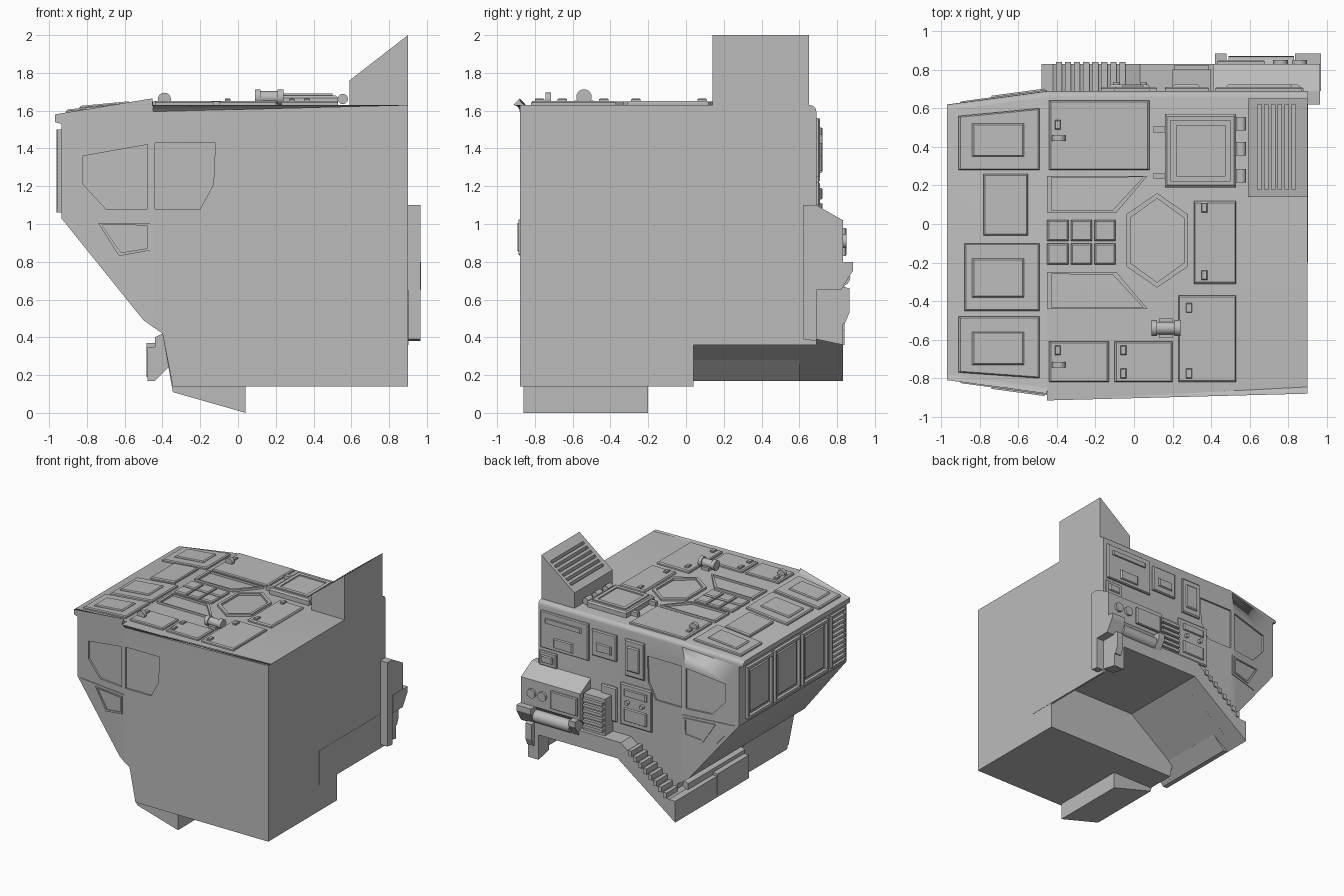
import bpy, bmesh, math
from mathutils import Matrix, Vector

if "Cube" in bpy.data.objects:
    bpy.data.objects.remove(bpy.data.objects["Cube"])

grey = bpy.data.materials.new("hull grey")
grey.use_nodes = True
COLOR = (0.5, 0.5, 0.5, 1)
grey.diffuse_color = COLOR
grey.node_tree.nodes["Principled BSDF"].inputs["Base Color"].default_value = COLOR

MID = -0.095   # symmetry plane of the cab
BEND = -0.45   # where the nose starts to taper


def half(x):
    return 0.785 - max(0, BEND - x) * 0.135


def roof_z(x):
    return 1.63 - max(0, BEND - x) * 0.096


# Surfaces that flat parts are laid on: (u, v, height) -> position
def on_roof(u, v, w):
    return (u, v, roof_z(u) + w)


def on_left(u, v, w):
    return (u, MID + half(u) + w, v)


def on_right(u, v, w):
    return (u, MID - half(u) - w, v)


def on_nose(u, v, w):
    return (-0.935 - w, u, v)


def on_pod(u, v, w):
    return (u, 0.83 + w, v)


def along_y(u, v, w):
    return (u, w, v)


def along_x(u, v, w):
    return (w, u, v)


def finish(name, bm, smooth=False):
    bmesh.ops.recalc_face_normals(bm, faces=bm.faces)
    mesh = bpy.data.meshes.new(name)
    bm.to_mesh(mesh)
    bm.free()
    mesh.materials.append(grey)
    obj = bpy.data.objects.new(name, mesh)
    bpy.context.collection.objects.link(obj)
    if smooth:
        bpy.ops.object.select_all(action='DESELECT')
        obj.select_set(True)
        bpy.context.view_layer.objects.active = obj
        bpy.ops.object.shade_smooth_by_angle(angle=math.radians(35))
    return obj


def shrink(poly, d):
    cu = sum(p[0] for p in poly) / len(poly)
    cv = sum(p[1] for p in poly) / len(poly)
    out = []
    for u, v in poly:
        n = math.hypot(u - cu, v - cv)
        k = 1 - d * 1.4 / n
        out.append((cu + (u - cu) * k, cv + (v - cv) * k))
    return out


def rect(u0, u1, v0, v1):
    return [(u0, v0), (u1, v0), (u1, v1), (u0, v1)]


def loft(bm, rings, closed=False):
    loops = [[bm.verts.new(p) for p in ring] for ring in rings]
    pairs = list(zip(loops, loops[1:]))
    if closed:
        pairs.append((loops[-1], loops[0]))
    else:
        bm.faces.new(loops[0])
        bm.faces.new(loops[-1])
    n = len(loops[0])
    for a, b in pairs:
        for i in range(n):
            j = (i + 1) % n
            bm.faces.new((a[i], a[j], b[j], b[i]))


def plate(name, poly, place, w0=-0.01, w1=0.02, chamfer=0.008):
    bm = bmesh.new()
    mid = w1 - chamfer
    levels = [(poly, w0), (poly, mid), (shrink(poly, chamfer), w1)] if chamfer else [(poly, w0), (poly, w1)]
    loft(bm, [[place(u, v, w) for u, v in ring] for ring, w in levels])
    return finish(name, bm)


def frame(name, poly, place, width=0.025, h=0.018):
    inner = shrink(poly, width)
    bm = bmesh.new()
    levels = [(poly, -0.01), (poly, h), (inner, h), (inner, -0.01)]
    loft(bm, [[place(u, v, w) for u, v in ring] for ring, w in levels], True)
    return finish(name, bm)


def box(name, x, y, z):
    return plate(name, rect(*x, *z), along_y, y[0], y[1], 0)


def cylinder(name, center, radius, length, axis, sides=24):
    bm = bmesh.new()
    turn = Vector((0, 0, 1)).rotation_difference(Vector(axis)).to_matrix().to_4x4()
    bmesh.ops.create_cone(bm, cap_ends=True, segments=sides, radius1=radius, radius2=radius,
                          depth=length, matrix=Matrix.Translation(center) @ turn)
    return finish(name, bm, True)


def cut(obj, cutter):
    cutter.hide_render = True
    mod = obj.modifiers.new("cut", 'BOOLEAN')
    mod.operation, mod.solver, mod.object = 'DIFFERENCE', 'EXACT', cutter
    bpy.context.view_layer.objects.active = obj
    bpy.ops.object.modifier_apply(modifier=mod.name)
    bpy.data.objects.remove(cutter)


# Cab shell: side profile, tapered nose, rounded roof edges
profile = [(0.9, 0.14), (0.9, 1.63), (BEND, 1.63), (-0.97, 1.58), (-0.97, 1.54), (-0.935, 1.53),
           (-0.935, 1.03), (-0.5, 0.49), (-0.4, 0.42), (-0.345, 0.14)]
bm = bmesh.new()
loft(bm, [[(x, s, z) for x, z in profile] for s in (-1, 1)])
bmesh.ops.bisect_plane(bm, geom=bm.verts[:] + bm.edges[:] + bm.faces[:],
                       plane_co=(BEND, 0, 0), plane_no=(1, 0, 0))
for v in bm.verts:
    v.co.y = MID + v.co.y * half(v.co.x)
edges = [e for e in bm.edges if all(v.co.z > 1.57 for v in e.verts)
         and (e.verts[0].co.y - MID) * (e.verts[1].co.y - MID) > 0]
bmesh.ops.bevel(bm, geom=edges, offset=0.035, segments=4, profile=0.5, affect='EDGES')
cab = finish("cab_shell", bm, True)

# Wheel well under the left half
cut(cab, plate("well_cutter", [(1, 0.57), (0.06, 0.57), (-0.6, 0.08), (-0.6, -0.1), (1, -0.1)],
               along_y, 0.04, 1, 0))

# Side windows on both sides
WINDOWS = [[(-0.82, 1.36), (-0.48, 1.42), (-0.48, 1.08), (-0.7, 1.08), (-0.82, 1.21)],
           [(-0.44, 1.43), (-0.12, 1.43), (-0.13, 1.21), (-0.2, 1.08), (-0.44, 1.08)]]
LOWER = [(-0.9, 1.025), (-0.45, 1.025), (-0.45, 0.84), (-0.71, 0.8)]
GLASS = [(-0.74, 1.005), (-0.465, 1.005), (-0.465, 0.86), (-0.63, 0.83)]
for side, place in (("left", on_left), ("right", on_right)):
    for poly in WINDOWS:
        cut(cab, plate("window_cutter", poly, place, -0.015, 0.05, 0))
    plate(side + "_lower_window_frame", LOWER, place, -0.01, 0.006, 0)
    frame(side + "_lower_window", GLASS, place, 0.015, 0.014)

# Nose windows and grille
for y0 in (0.2, -0.17, -0.54):
    frame("nose_window_frame", rect(y0, y0 + 0.34, 1.06, 1.5), on_nose, 0.02, 0.025)
    plate("nose_window", rect(y0 + 0.04, y0 + 0.3, 1.1, 1.46), on_nose, -0.01, 0.012)
frame("nose_grille_frame", rect(-0.78, -0.59, 1.06, 1.5), on_nose, 0.01, 0.02)
for i in range(9):
    box("grille_slat", (-0.96, -0.93), (-0.76, -0.61), (1.1 + i * 0.042, 1.122 + i * 0.042))

# Right skirt, left fender and front bumper
plate("skirt", [(-0.4, 0.42), (-0.345, 0.11), (0.04, 0), (0.04, 0.3)], along_y, -0.86, -0.2, 0)
plate("fender", [(0.9, 0.57), (0.9, 0.71), (0.03, 0.71), (-0.42, 0.35), (-0.48, 0.35), (-0.48, 0.17),
                 (0.06, 0.57)], along_y, 0.55, 0.83, 0)
plate("bumper", [(-0.48, 0.17), (-0.44, 0.17), (-0.33, 0.28), (-0.4, 0.42), (-0.44, 0.4), (-0.44, 0.35),
                 (-0.48, 0.35)], along_y, -0.16, 0.6, 0)
box("bumper_pad", (-0.485, -0.44), (-0.15, 0.27), (0.19, 0.37))
box("mud_flap", (0.885, 0.902), (-0.2, 0.69), (0.36, 0.65))
for i in range(8):
    x, z = -0.06 - i * 0.047, 0.635 - i * 0.038
    box("step_tread", (x - 0.016, x + 0.016), (0.69, 0.84), (z - 0.01, z + 0.035))

# Exhaust housing with slots
stack = plate("exhaust_housing", [(0.59, 1.6), (0.9, 1.6), (0.9, 2), (0.59, 1.76)], along_y, 0.14, 0.65, 0)
for i in range(6):
    x = 0.64 + i * 0.036
    z = 1.76 + (x - 0.59) * 0.774
    cut(stack, box("slot_cutter", (x, x + 0.018), (0.18, 0.62), (z - 0.04, z + 0.1)))

# Roof panels
for v0, v1, skew0, skew1 in ((0.28, 0.6, 0, -0.04), (-0.45, -0.1, 0, 0), (-0.8, -0.48, 0.03, 0)):
    u0 = -0.88 if v0 == -0.45 else -0.91
    plate("nose_roof_panel", [(u0, v0 + skew0), (-0.49, v0), (-0.49, v1), (u0, v1 + skew1)], on_roof)
    plate("nose_roof_pad", rect(-0.84, -0.57, v0 + 0.07, v1 - 0.08), on_roof, 0, 0.032)
for r in ((-0.78, -0.55, -0.06, 0.26), (-0.44, 0.08, 0.28, 0.64), (0.31, 0.53, -0.31, 0.12),
          (0.23, 0.53, -0.82, -0.37), (-0.1, 0.2, -0.82, -0.61), (-0.44, -0.13, -0.82, -0.61)):
    plate("roof_panel", rect(*r), on_roof)
for s in (1, -1):
    frame("roof_trapezoid", [(-0.45, MID + s * 0.155), (-0.09, MID + s * 0.155), (0.07, MID + s * 0.345),
                             (-0.45, MID + s * 0.345)], on_roof, 0.017)
hexagon = [(0.12, 0.16), (0.28, 0.05), (0.28, -0.22), (0.12, -0.33), (-0.04, -0.22), (-0.04, 0.05)]
frame("roof_hexagon", hexagon, on_roof, 0.02)
for i in range(3):
    for j in range(2):
        u, v = -0.45 + i * 0.122, -0.21 + j * 0.122
        plate("roof_grid_tile", rect(u, u + 0.11, v, v + 0.11), on_roof)
for u, v in ((-0.41, 0.49), (-0.41, -0.68), (-0.07, -0.68), (-0.07, -0.8), (0.35, 0.06), (0.35, -0.29),
             (0.27, -0.46), (0.27, -0.8)):
    plate("roof_latch", rect(u, u + 0.03, v, v + 0.05), on_roof, 0, 0.034, 0.004)

# Roof hatch, lamp and lifting eyes
plate("roof_hatch", rect(0.16, 0.53, 0.19, 0.57), on_roof, 0, 0.05, 0.012)
frame("hatch_rim", rect(0.19, 0.5, 0.22, 0.54), on_roof, 0.03, 0.06)
for y in (0.25, 0.39, 0.52):
    cylinder("hatch_hinge", (0.555, y, 1.662), 0.027, 0.07, (0, 1, 0))
for y in (0.25, 0.49):
    box("hatch_arm", (0.1, 0.18), (y - 0.015, y + 0.015), (1.62, 1.665))
cylinder("lamp_barrel", (0.165, -0.54, 1.67), 0.033, 0.14, (1, 0, 0))
for x in (0.105, 0.225):
    cylinder("lamp_end", (x, -0.54, 1.672), 0.041, 0.03, (1, 0, 0))
box("lamp_base", (0.13, 0.2), (-0.59, -0.49), (1.62, 1.655))
for y in (0.445, -0.73):
    cylinder("lifting_eye", (-0.39, y, 1.66), 0.035, 0.03, (0, 1, 0))

# Left wall panels
for r in ((0.42, 0.87, 1.25, 1.56), (0.16, 0.39, 1.31, 1.53), (-0.1, 0.08, 1.22, 1.53),
          (0.72, 0.88, 1.1, 1.22), (0.16, 0.3, 0.8, 1.09), (-0.17, 0.12, 0.8, 1.15)):
    plate("wall_panel", rect(*r), on_left)
for r in ((0.56, 0.74, 1.28, 1.36), (0.2, 0.34, 1.36, 1.43), (-0.06, 0.05, 1.27, 1.48),
          (-0.13, 0.08, 1.05, 1.11), (-0.13, 0.08, 0.84, 0.95), (0.48, 0.82, 1.47, 1.51),
          (0.75, 0.86, 1.13, 1.19)):
    plate("wall_panel_pad", rect(*r), on_left, 0, 0.033)
for x in (-0.09, 0.05):
    cylinder("wall_knob", (x, 0.715, 1.0), 0.018, 0.04, (0, 1, 0), 12)

# Equipment pod at the rear left
plate("equipment_pod", [(0.62, 0.65), (0.69, 0.65), (0.83, 0.8), (0.83, 1.02), (0.69, 1.1), (0.62, 1.1)],
      along_x, 0.41, 0.965, 0)
plate("pod_back", [(0.62, 0.39), (0.69, 0.38), (0.69, 0.72), (0.62, 0.72)], along_x, 0.88, 0.965, 0)
plate("pod_leg", [(0.69, 0.7), (0.69, 0.39), (0.83, 0.36), (0.83, 0.7)], along_x, 0.8, 0.9, 0)
plate("pod_panel", rect(0.43, 0.68, 0.83, 0.98), on_pod)
for x in (0.76, 0.86):
    cylinder("pod_lamp", (x, 0.83, 0.91), 0.038, 0.04, (0, 1, 0))
box("vent_block", (0.2, 0.4), (0.6, 0.8), (0.7, 1.02))
for i in range(6):
    z = 0.74 + i * 0.045
    box("vent_slat", (0.21, 0.39), (0.79, 0.825), (z, z + 0.025))
cylinder("air_tank", (0.66, 0.82, 0.72), 0.05, 0.34, (1, 0, 0))
for x0, x1 in ((0.835, 0.97), (0.42, 0.48)):
    plate("tank_bracket", [(0.69, 0.8), (0.885, 0.8), (0.885, 0.755), (0.82, 0.65), (0.69, 0.65)],
          along_x, x0, x1, 0)
plate("tow_hook", [(0.81, 0.67), (0.865, 0.66), (0.865, 0.53), (0.84, 0.47), (0.81, 0.47)],
      along_x, 0.84, 0.9, 0)
